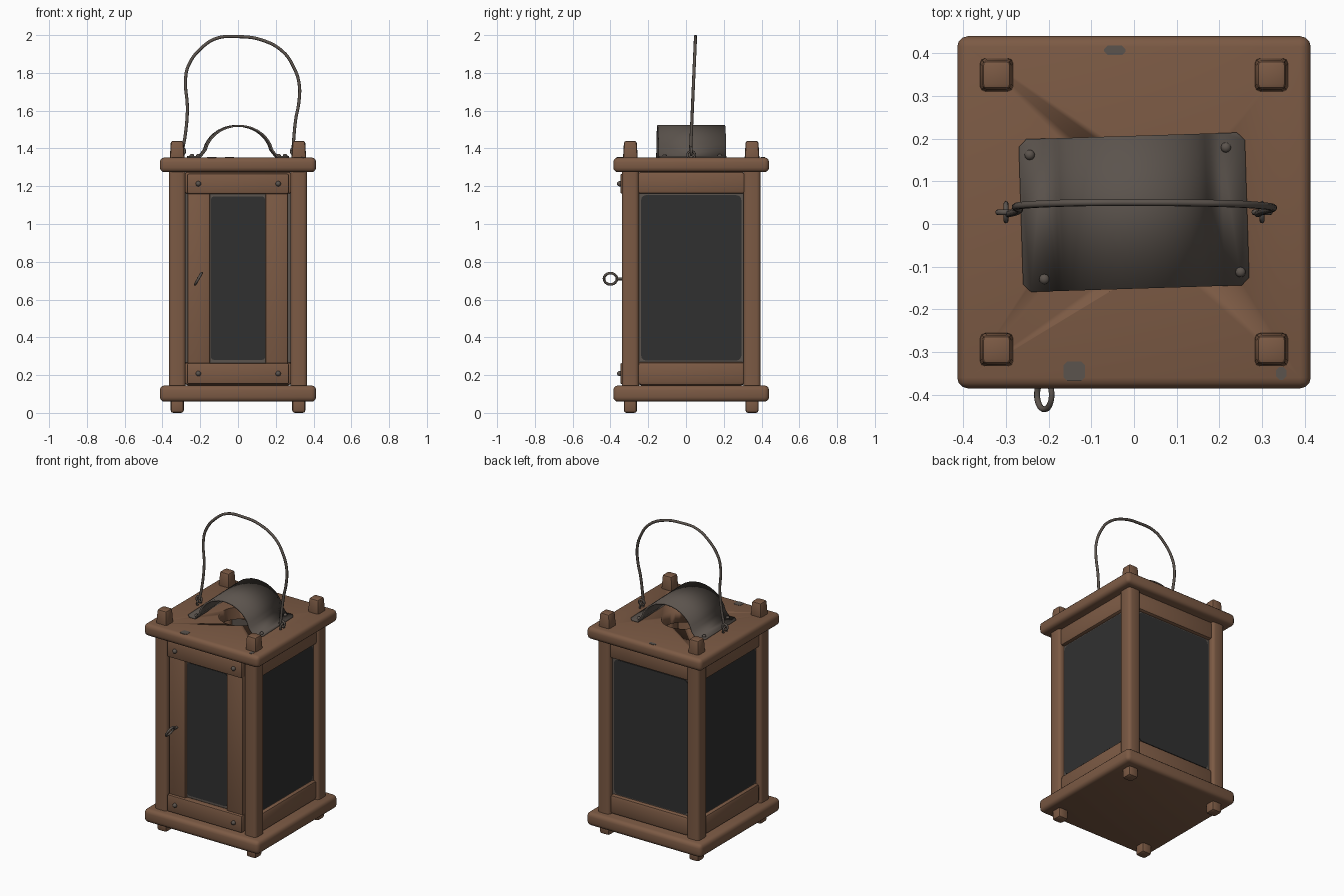
import bpy, bmesh
from math import pi, cos, sin, radians
from mathutils import Matrix, Vector

if "Cube" in bpy.data.objects:
    bpy.data.objects.remove(bpy.data.objects["Cube"])

CY = 0.0275          # lantern body centre in y
POST = 0.322         # post offset from the body centre


def material(name, rgb):
    m = bpy.data.materials.new(name)
    m.use_nodes = True
    m.diffuse_color = (*rgb, 1)
    m.node_tree.nodes["Principled BSDF"].inputs["Base Color"].default_value = (*rgb, 1)
    return m


wood = material("brown wood", (0.2, 0.102, 0.058))
iron = material("dark iron", (0.105, 0.087, 0.074))
glass = material("dark glass", (0.03, 0.03, 0.03))


def finish(name, bm, mat):
    mesh = bpy.data.meshes.new(name)
    bmesh.ops.recalc_face_normals(bm, faces=bm.faces)
    bm.to_mesh(mesh)
    bm.free()
    mesh.materials.append(mat)
    ob = bpy.data.objects.new(name, mesh)
    bpy.context.collection.objects.link(ob)
    bpy.ops.object.select_all(action="DESELECT")
    ob.select_set(True)
    bpy.context.view_layer.objects.active = ob
    bpy.ops.object.shade_smooth_by_angle(angle=radians(40))
    return ob


def box(name, centre, size, mat, bevel=0.01, segments=2, taper=1, edge_axis=None, matrix=None):
    """Bevelled box; edge_axis limits the bevel to edges along that axis."""
    bm = bmesh.new()
    bmesh.ops.create_cube(bm, size=1)
    for v in bm.verts:
        k = taper if v.co.z > 0 else 1
        v.co = Vector((v.co.x * size[0] * k, v.co.y * size[1] * k, v.co.z * size[2]))
    edges = [e for e in bm.edges if edge_axis is None
             or abs((e.verts[0].co - e.verts[1].co).normalized()[edge_axis]) > 0.9]
    bmesh.ops.bevel(bm, geom=edges, offset=bevel, segments=segments, profile=0.5,
                    affect="EDGES", clamp_overlap=True)
    bm.transform(Matrix.Translation(centre))
    if matrix:
        bm.transform(matrix)
    return finish(name, bm, mat)


def dome(name, centre, radius, squash):
    bm = bmesh.new()
    bmesh.ops.create_uvsphere(bm, u_segments=12, v_segments=8, radius=radius)
    bm.transform(Matrix.Translation(centre) @ Matrix.Diagonal((*squash, 1)))
    return finish(name, bm, iron)


def wire(name, points, radius, cyclic=False):
    curve = bpy.data.curves.new(name, "CURVE")
    curve.dimensions = "3D"
    curve.bevel_depth, curve.bevel_resolution, curve.resolution_u = radius, 2, 5
    curve.use_fill_caps = True
    sp = curve.splines.new("BEZIER")
    sp.bezier_points.add(len(points) - 1)
    for p, co in zip(sp.bezier_points, points):
        p.co = co
        p.handle_left_type = p.handle_right_type = "AUTO"
    sp.use_cyclic_u = cyclic
    curve.materials.append(iron)
    ob = bpy.data.objects.new(name, curve)
    bpy.context.collection.objects.link(ob)
    return ob


def ring(name, centre, radius, thickness, u, v):
    u, v, c = Vector(u), Vector(v), Vector(centre)
    pts = [c + radius * (cos(a * pi / 4) * u + sin(a * pi / 4) * v) for a in range(8)]
    return wire(name, pts, thickness, True)


# Base and roof boards, with a round vent cut through the roof
box("base_board", (0, CY, 0.102), (0.828, 0.825, 0.086), wood, 0.025, 3)
roof = box("roof_board", (0, CY, 1.313), (0.828, 0.825, 0.078), wood, 0.025, 3)
bm = bmesh.new()
bmesh.ops.create_cone(bm, cap_ends=True, segments=32, radius1=0.13, radius2=0.13, depth=0.3)
bm.transform(Matrix.Translation((0, CY, 1.313)))
cutter = finish("vent_cutter", bm, wood)
cutter.hide_render = True
cut = roof.modifiers.new("vent", "BOOLEAN")
cut.operation, cut.object, cut.solver = "DIFFERENCE", cutter, "EXACT"
bpy.context.view_layer.objects.active = roof
bpy.ops.object.modifier_apply(modifier="vent")
bpy.data.objects.remove(cutter)

# Corner posts with peg ends above the roof and feet below the base
for sx, side in ((-1, "right"), (1, "left")):
    for sy, end in ((-1, "front"), (1, "back")):
        x, y = sx * POST, CY + sy * POST
        tag = f"{end}_{side}"
        box(f"post_{tag}", (x, y, 0.71), (0.088, 0.09, 1.16), wood, 0.02, 3, edge_axis=2)
        box(f"peg_{tag}", (x, y, 1.385), (0.08, 0.08, 0.11), wood, 0.012, 2, taper=0.84)
        box(f"foot_{tag}", (x, y, 0.04), (0.07, 0.07, 0.08), wood, 0.014, 2)

# Glazed sides and back, laid out facing +y and turned into place
for name, turn in (("left", -pi / 2), ("right", pi / 2), ("back", 0)):
    m = Matrix.Translation((0, CY, 0)) @ Matrix.Rotation(turn, 4, "Z")
    box(f"{name}_top_rail", (0, 0.325, 1.218), (0.57, 0.06, 0.115), wood, 0.014, 2, matrix=m)
    box(f"{name}_bottom_rail", (0, 0.325, 0.208), (0.57, 0.06, 0.125), wood, 0.02, 2, matrix=m)
    box(f"{name}_pane_edge", (0, 0.32, 0.715), (0.56, 0.022, 0.9), iron, 0.002, 1, matrix=m)
    box(f"{name}_pane", (0, 0.328, 0.715), (0.53, 0.014, 0.875), glass, 0.025, 3,
        edge_axis=1, matrix=m)

# Front door: stiles, overlapping rails, narrow pane
for x, side in ((-0.208, "right"), (0.205, "left")):
    box(f"door_stile_{side}", (x, -0.31, 0.71), (0.118, 0.04, 1.1), wood, 0.008)
for z, h, tag in ((1.213, 0.107, "top"), (0.208, 0.112, "bottom")):
    box(f"door_rail_{tag}", (0, -0.323, z), (0.54, 0.05, h), wood, 0.01)
    for x in (-0.21, 0.213):
        dome(f"door_nail_{tag}", (x, -0.35, z), 0.014, (1, 1.1, 1))
box("door_pane_edge", (0, -0.302, 0.713), (0.31, 0.022, 0.9), iron, 0.002, 1)
box("door_pane", (0, -0.311, 0.713), (0.286, 0.014, 0.865), glass, 0.016, 3, edge_axis=1)

# Door pull ring on a short stem
ring("door_pull", (-0.21, -0.4, 0.71), 0.034, 0.007, (0, 1, 0), (0.5, 0, 0.87))
wire("door_pull_stem", [(-0.21, -0.366, 0.71), (-0.21, -0.32, 0.71)], 0.008)

# Bent sheet hood over the vent, clipped corners
arch = [(0.18 * cos(t * pi / 16), 1.36 + 0.16 * sin(t * pi / 16)) for t in range(1, 16)]
profile = [(0.265, 1.355), (0.205, 1.355)] + arch + [(-0.205, 1.355), (-0.265, 1.355)]
bm = bmesh.new()
rows = [[bm.verts.new((x, y, z)) for x, z in profile] for y in (-0.179, 0.179)]
for i in range(len(profile) - 1):
    bm.faces.new((rows[0][i], rows[0][i + 1], rows[1][i + 1], rows[1][i]))
corners = [row[i] for row in rows for i in (0, -1)]
bmesh.ops.bevel(bm, geom=corners, offset=0.018, segments=1, affect="VERTICES")
tilt = Matrix.Translation((0, CY, 0)) @ Matrix.Rotation(radians(1.8), 4, "Z")
bm.transform(tilt)
hood = finish("vent_hood", bm, iron)
thick = hood.modifiers.new("sheet", "SOLIDIFY")
thick.thickness, thick.offset = 0.01, 0
for x, y in ((-0.24, 0.142), (0.22, 0.145), (0.245, -0.148), (-0.215, -0.15)):
    dome("hood_nail", tilt @ Vector((x, y, 1.362)), 0.012, (1, 1, 0.8))

# Carrying wire hooked into an eyelet on each side
bail = [(-0.295, 1.385), (-0.278, 1.48), (-0.268, 1.62), (-0.278, 1.76), (-0.262, 1.84),
        (-0.19, 1.935), (-0.11, 1.984), (0, 1.992), (0.12, 1.976), (0.235, 1.915),
        (0.295, 1.83), (0.324, 1.74), (0.323, 1.65), (0.305, 1.55), (0.29, 1.385)]
wire("carrying_wire", [(x, 0.024 + 0.026 * (z - 1.385) / 0.6, z) for x, z in bail], 0.0085)
for x in (-0.3, 0.3):
    ring("wire_eyelet", (x, CY, 1.365), 0.02, 0.006, (0, 1, 0), (0, 0, 1))
    ring("wire_hook", (x, CY, 1.385), 0.018, 0.007, (1, 0, 0), (0, 0, 1))

# Worn grey patches on the roof
for x, y, w, d in ((-0.045, 0.407, 0.05, 0.022), (-0.14, -0.345, 0.05, 0.045),
                   (0.345, -0.35, 0.025, 0.03)):
    box("worn_patch", (x, y, 1.352), (w, d, 0.003), iron, 0.008, 1, edge_axis=2)
